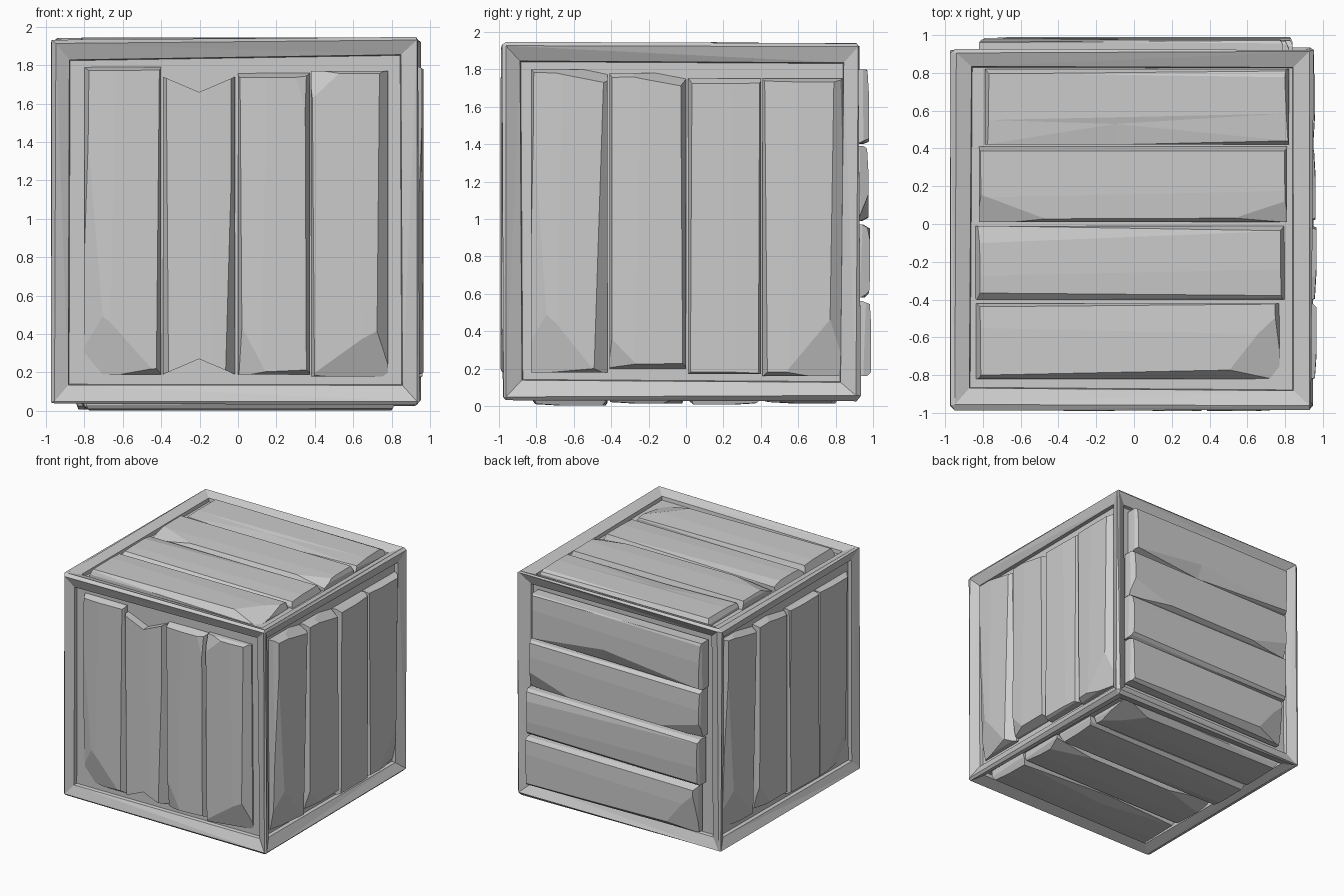
import bpy, bmesh, random
from mathutils import Vector

old = bpy.data.objects.get("Cube")
if old:
    bpy.data.objects.remove(old, do_unlink=True)

rng = random.Random(7)
grey = bpy.data.materials.new("weathered_grey")
grey.use_nodes = True
colour = (0.6, 0.6, 0.6, 1)
grey.diffuse_color = colour
grey.node_tree.nodes["Principled BSDF"].inputs["Base Color"].default_value = colour


def finish(bm, name):
    bmesh.ops.recalc_face_normals(bm, faces=bm.faces[:])
    mesh = bpy.data.meshes.new(name)
    bm.to_mesh(mesh)
    bm.free()
    mesh.materials.append(grey)
    obj = bpy.data.objects.new(name, mesh)
    bpy.context.collection.objects.link(obj)


def jitter(verts, amount):
    for v in verts:
        v.co += Vector([rng.uniform(-amount, amount) for _ in range(3)])


# Frame: worn cube, bars sloping inward to a shallow recessed panel on each side
bm = bmesh.new()
bmesh.ops.create_cube(bm, size=1)
for v in bm.verts:
    v.co = Vector((v.co.x * 1.91 - 0.01, v.co.y * 1.91 - 0.025, v.co.z * 1.905 + 0.987))
bmesh.ops.bevel(bm, geom=bm.edges[:], offset=0.018, segments=1, affect='EDGES')
sides = [f for f in bm.faces if f.calc_area() > 1]
jitter(bm.verts, 0.01)
for thickness, depth, wear in ((0.112, -0.035, 0.01), (0.006, -0.03, 0)):
    bmesh.ops.inset_individual(bm, faces=sides, thickness=thickness, depth=depth)
    jitter({v for f in sides for v in f.verts}, wear)
bmesh.ops.triangulate(bm, faces=bm.faces[:])
finish(bm, "crate_frame")


def chop(bm, p, q, centre, top, slope):
    """Slice away everything beyond the line p-q, sloping down from the outer face."""
    p, q = Vector(p), Vector(q)
    n = Vector((q.y - p.y, p.x - q.x)).normalized()
    if n.dot(p - centre) < 0:
        n = -n
    bmesh.ops.bisect_plane(bm, geom=bm.verts[:] + bm.edges[:] + bm.faces[:],
                           plane_co=(p.x, p.y, top),
                           plane_no=Vector((n.x * slope, n.y * slope, 1)).normalized(),
                           clear_outer=True)
    rim = [e for e in bm.edges if e.is_boundary]
    if rim:
        bmesh.ops.holes_fill(bm, edges=rim, sides=0)


def plank(name, box, extra, chops, top, place):
    a0, a1, b0, b1 = box
    mid = (a0 + a1) / 2
    centre = Vector((mid, (b0 + b1) / 2))
    outline = [(a0, b0), (a1, b0), (a1, b1), (a0, b1)]
    notch = extra.get("notch")
    if notch:
        outline.insert(3, (mid, b1 - notch))
        outline.insert(1, (mid, b0 + notch))
    bm = bmesh.new()
    face = bm.faces.new([bm.verts.new((a, b, top - 0.11)) for a, b in outline])
    ext = bmesh.ops.extrude_face_region(bm, geom=[face])
    for v in ext["geom"]:
        if isinstance(v, bmesh.types.BMVert):
            v.co.z = top
    # chiselled rims on the long edges and ends
    r = lambda: rng.uniform(0.006, 0.03)
    rims = [((a0 + r(), b0), (a0 + r(), b1)), ((a1 - r(), b0), (a1 - r(), b1))]
    if not notch:
        rims += [((a0, b0 + r()), (a1, b0 + r())), ((a0, b1 - r()), (a1, b1 - r()))]
    for p, q in rims:
        chop(bm, p, q, centre, top, rng.uniform(1.5, 3))
    # slight crown, then larger chips
    lean = rng.choice((-0.07, 0.07))
    chop(bm, (mid + lean, b0), (mid + lean / 2, b1), centre, top, 0.06)
    for c in chops:
        chop(bm, c[:2], c[2:4], centre, top, c[4])
    # a long gouge that peaks partway along one edge
    if "peak" in extra:
        at = extra["peak"]
        cut = bmesh.ops.bisect_plane(bm, geom=bm.verts[:] + bm.edges[:] + bm.faces[:],
                                     plane_co=(0, at, 0), plane_no=(0, 1, 0))["geom_cut"]
        ring = [v for v in cut if isinstance(v, bmesh.types.BMVert) and v.co.x > a0 + 0.003]
        min(ring, key=lambda v: v.co.x).co.x = a0 + 0.11
        bmesh.ops.triangulate(bm, faces=bm.faces[:])
    for v in bm.verts:
        v.co = place(*v.co)
    finish(bm, name)


# Plank layouts: (across min, across max, along min, along max), extra damage, chips
front = [
    ((-.80, -.40, .19, 1.79), {}, [(-.785, 1.7, -.70, .5, .5), (-.70, .5, -.45, .22, .3)]),
    ((-.39, -.015, .19, 1.74), {"notch": .08}, [(-.03, 1.6, -.05, .85, 1.5)]),
    ((0, .375, .19, 1.76), {}, [(0, .52, .12, .25, .4), (.3, 1.75, .37, 1.5, .3)]),
    ((.38, .78, .18, 1.77), {}, [(.73, 1.68, .72, .42, 1.2), (.5, .27, .71, .42, .4),
                                 (.38, 1.62, .53, 1.76, .4)]),
]
right = [
    ((-.83, -.42, .18, 1.80), {}, [(-.81, 1.7, -.74, .5, .5), (-.74, .5, -.5, .2, .3),
                                   (-.44, 1.77, -.47, .85, 1), (-.8, 1.8, -.44, 1.73, 2)]),
    ((-.41, 0, .20, 1.78), {}, [(-.4, 1.78, -.02, 1.71, 2), (-.39, .38, -.25, .2, .4)]),
    ((.01, .40, .17, 1.75), {}, [(.03, 1.5, .02, .3, .8)]),
    ((.41, .84, .16, 1.75), {}, [(.76, .45, .55, .2, .3), (.79, 1.7, .77, .45, .8)]),
]
deck = [
    ((-.82, -.42, -.84, .77), {}, [(-.8, -.8, -.77, .65, 1.2), (-.78, .5, -.45, .76, .3)]),
    ((-.40, -.01, -.84, .80), {}, [(-.36, -.8, -.37, .7, 1), (-.1, -.8, -.04, .7, .2)]),
    ((.01, .41, -.82, .81), {}, [(.15, -.8, .04, -.45, .4), (.03, .45, .12, .77, .4)]),
    ((.42, .82, -.79, .82), {"peak": -.1}, [(.8, -.75, .78, .6, .4)]),
]

# Each side: layout, outer distance, mapping from (across, along, out) to the crate
walls = {
    "front": (front, .988, lambda a, b, w: (a, -w, b)),
    "right": (right, .96, lambda a, b, w: (w, a, b)),
    "left": (right, .965, lambda a, b, w: (-w, -a - .02, b)),
    "back": (deck, .98, lambda a, b, w: (-b, w, a + .98)),
    "top": (deck, 1.938, lambda a, b, w: (b, a, w)),
    "bottom": (deck, -.012, lambda a, b, w: (b, -a, -w)),
}
for side, (layout, top, place) in walls.items():
    for i, (box, extra, chops) in enumerate(layout, 1):
        lift = rng.uniform(-0.006, 0.01)
        plank(f"{side}_plank_{i}", box, extra, chops, top + lift, place)
